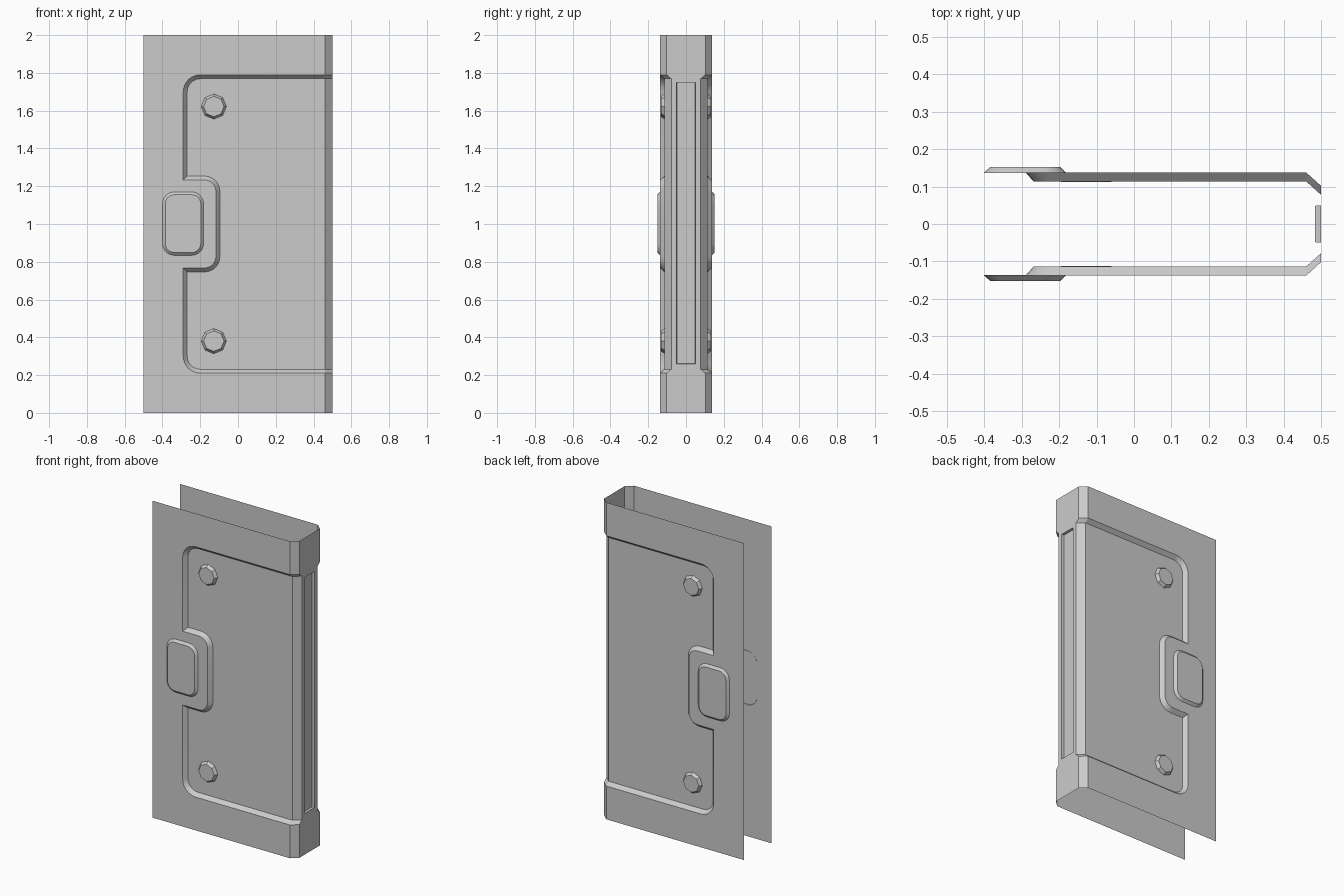
import bpy, bmesh, math
from mathutils import Vector

if "Cube" in bpy.data.objects:
    bpy.data.objects.remove(bpy.data.objects["Cube"])

Y_FRAME, DEPTH, SLOPE = 0.138, 0.024, 0.021   # outer sheet, panel recess, bevel width
X_BEND, X_END, Y_END = 0.46, 0.5, 0.102       # chamfered closing edge
Z0, Z1 = 0.21, 1.79                           # recess bottom and top


def build(name, faces, out, smooth=True):
    """Make an object from point loops facing 'out', mirrored front to back."""
    bm = bmesh.new()
    for loop in faces:
        bm.faces.new([bm.verts.new(p) for p in loop])
    bmesh.ops.remove_doubles(bm, verts=bm.verts, dist=1e-5)
    bm.normal_update()
    for f in bm.faces:
        if f.normal.dot(Vector(out)) < 0:
            f.normal_flip()
    me = bpy.data.meshes.new(name)
    bm.to_mesh(me)
    bm.free()
    ob = bpy.data.objects.new(name, me)
    bpy.context.collection.objects.link(ob)
    mod = ob.modifiers.new("Mirror", 'MIRROR')
    mod.use_axis = (False, True, False)
    mod.merge_threshold = 1e-4
    if smooth:
        bpy.ops.object.select_all(action='DESELECT')
        bpy.context.view_layer.objects.active = ob
        ob.select_set(True)
        bpy.ops.object.shade_smooth_by_angle(angle=math.radians(25))
    return ob


def arc(cx, cz, r, a0, a1, n=6):
    return [(cx + r * math.cos(math.radians(a0 + (a1 - a0) * i / n)),
             cz + r * math.sin(math.radians(a0 + (a1 - a0) * i / n))) for i in range(n + 1)]


def at(pts, y):
    return [(x, y, z) for x, z in pts]


def bridge(a, b, closed=False):
    n = len(a)
    return [[a[i], a[(i + 1) % n], b[(i + 1) % n], b[i]] for i in range(n if closed else n - 1)]


def recess_outline(d):
    """Recess edge from bottom right to top right, moved into the recess by d."""
    low = [(X_BEND, Z0 + d)]
    low += arc(-0.20, Z0 + 0.09, 0.09 - d, 270, 180)
    low += [(-0.29 + d, 0.767 - d)]
    low += arc(-0.177, 0.827, 0.06 + d, 270, 360)
    return low + [(x, 2 - z) for x, z in reversed(low)]


# Pressed sheet: frame, sloped recess walls, recessed panel
rim = recess_outline(0)
bed = recess_outline(SLOPE)
rim3, bed3 = at(rim, -Y_FRAME), at(bed, -Y_FRAME + DEPTH)
faces = [at(rim + [(X_BEND, 2), (-0.5, 2), (-0.5, 0), (X_BEND, 0)], -Y_FRAME), bed3]
faces += bridge(rim3, bed3)
# Chamfered corner that carries the recess round to the edge
steps = [(0, 0), (Z0, 0), (Z0 + SLOPE, DEPTH), (Z1 - SLOPE, DEPTH), (Z1, 0), (2, 0)]
faces += bridge([(X_BEND, -Y_FRAME + d, z) for z, d in steps],
                [(X_END, -Y_END + d, z) for z, d in steps])
build("door_sheet", faces, (0, -1, 0))

# Closing edge with its shallow pocket
slot = [(0, 0.26), (-0.05, 0.26), (-0.05, 1.75), (0, 1.75)]
outer = [(0, 0)] + [(-Y_END + d, z) for z, d in steps] + [(0, 2)]
slot_top = [(X_END, y, z) for y, z in slot]
slot_bed = [(X_END - 0.016, y * 0.97, 1.005 + (z - 1.005) * 0.999) for y, z in slot]
faces = [[(X_END, y, z) for y, z in outer] + slot_top[::-1], slot_bed]
faces += bridge(slot_top, slot_bed)
build("closing_edge", faces, (1, 0, 0))


# Raised handle plate
def rounded_rect(d):
    x0, x1, z0, z1, r = -0.402 + d, -0.18 - d, 0.832 + d, 1.172 - d, 0.065 - d
    return (arc(x1 - r, z1 - r, r, 0, 90) + arc(x0 + r, z1 - r, r, 90, 180)
            + arc(x0 + r, z0 + r, r, 180, 270) + arc(x1 - r, z0 + r, r, 270, 360))


base, top = at(rounded_rect(0), -0.136), at(rounded_rect(0.017), -0.152)
build("handle_plate", [top] + bridge(base, top, True), (0, -1, 0))

# Octagonal bolt heads
for label, z in (("lower", 0.38), ("upper", 1.622)):
    base = at(arc(-0.128, z, 0.068, 0, 315, 7), -0.112)
    top = at(arc(-0.128, z, 0.054, 0, 315, 7), -0.133)
    build(label + "_bolt", [top] + bridge(base, top, True), (0, -1, 0), smooth=False)
